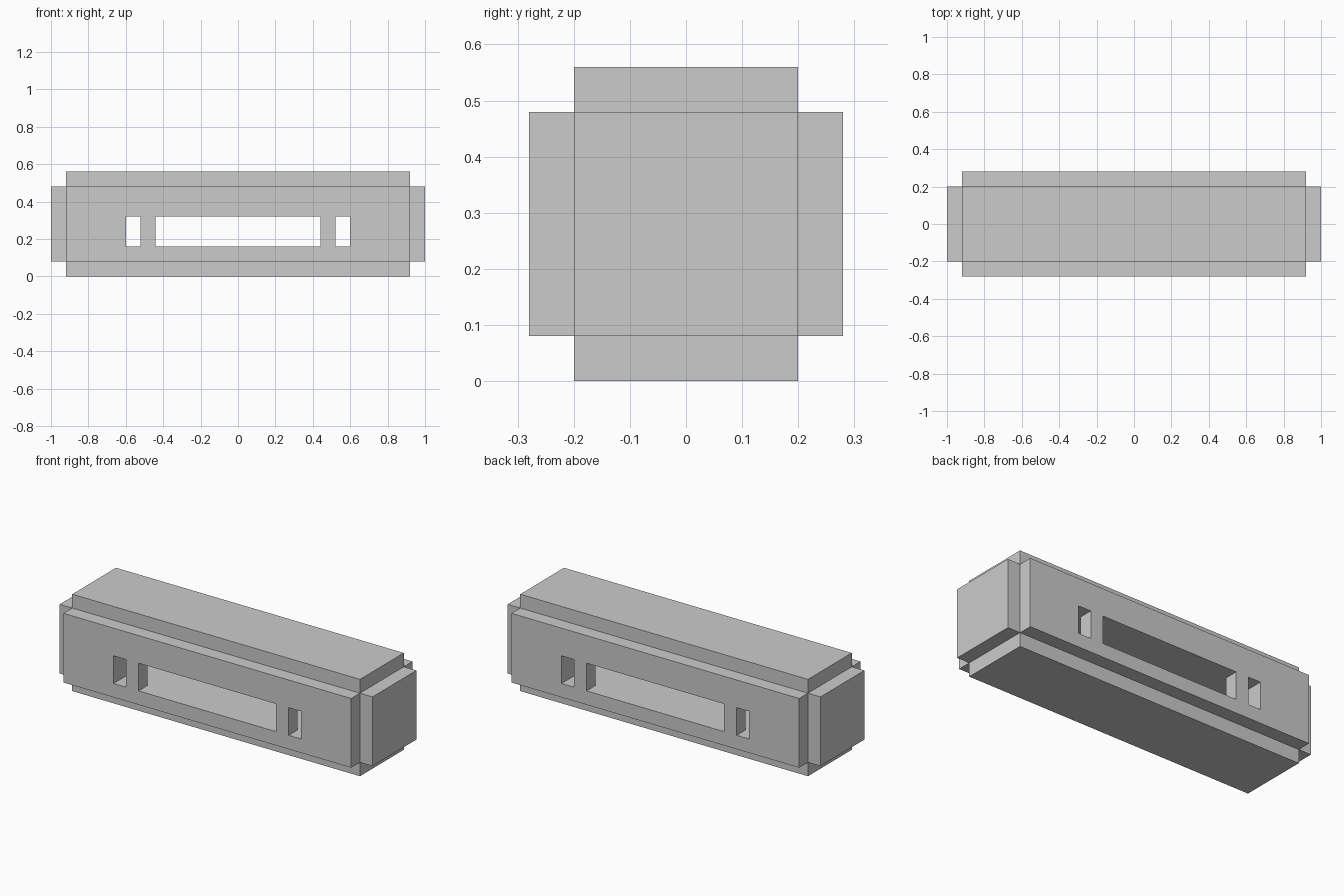
import bpy

if "Cube" in bpy.data.objects:
    bpy.data.objects.remove(bpy.data.objects["Cube"])


def box(name, x, y, z):
    """Box from (min, max) pairs on each axis."""
    lo, hi = zip(x, y, z)
    bpy.ops.mesh.primitive_cube_add(size=1, location=[(a + b) / 2 for a, b in zip(lo, hi)])
    obj = bpy.context.object
    obj.name = name
    obj.scale = [b - a for a, b in zip(lo, hi)]
    bpy.ops.object.transform_apply(location=True, rotation=False, scale=True)
    return obj


def combine(target, other, operation):
    """Apply a boolean and remove the helper."""
    mod = target.modifiers.new(operation.title(), 'BOOLEAN')
    mod.operation = operation
    mod.solver = 'EXACT'
    mod.object = other
    bpy.context.view_layer.objects.active = target
    bpy.ops.object.modifier_apply(modifier=mod.name)
    bpy.data.objects.remove(other, do_unlink=True)


# Block with raised panels on all six sides
body = box("slotted_block", (-0.92, 0.92), (-0.20, 0.20), (0.00, 0.56))
combine(body, box("front_back_panels", (-0.92, 0.92), (-0.28, 0.28), (0.08, 0.48)), 'UNION')
combine(body, box("end_panels", (-1.00, 1.00), (-0.20, 0.20), (0.08, 0.48)), 'UNION')

# Wide slot running right through, front to back
combine(body, box("slot_cutter", (-0.60, 0.60), (-0.40, 0.40), (0.16, 0.32)), 'DIFFERENCE')

# Upright bars dividing both slot openings, one panel thick
for sx in (-1, 1):
    for sy in (-1, 1):
        x = sorted((sx * 0.44, sx * 0.52))
        y = sorted((sy * 0.20, sy * 0.28))
        combine(body, box("slot_bar", x, y, (0.16, 0.32)), 'UNION')
